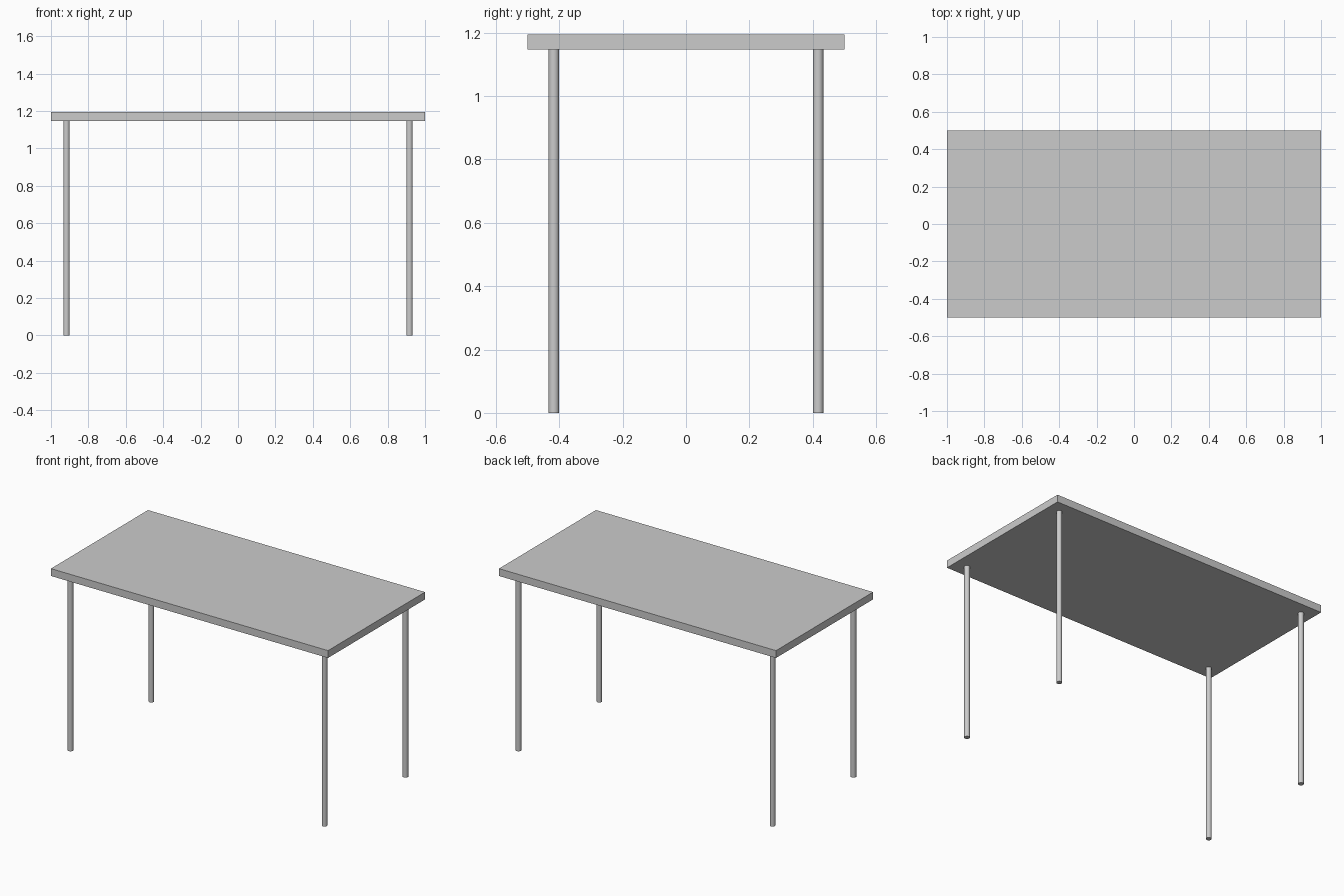
import bpy

if "Cube" in bpy.data.objects:
    bpy.data.objects.remove(bpy.data.objects["Cube"])

LENGTH, WIDTH, THICK = 2.0, 1.0, 0.048
HEIGHT = 1.194
LEG_X, LEG_Y, LEG_R = 0.917, 0.417, 0.0167
leg_height = HEIGHT - THICK

# Table top slab
bpy.ops.mesh.primitive_cube_add(size=1, location=(0, 0, HEIGHT - THICK / 2))
top = bpy.context.object
top.name = "table_top"
top.scale = (LENGTH, WIDTH, THICK)
bpy.ops.object.transform_apply(location=False, rotation=False, scale=True)


# Round leg standing on the floor, reaching the underside of the top
def add_leg(name, x, y):
    bpy.ops.mesh.primitive_cylinder_add(vertices=32, radius=LEG_R, depth=leg_height,
                                        location=(x, y, leg_height / 2))
    bpy.context.object.name = name
    bpy.ops.object.shade_smooth_by_angle()


# One leg at each corner
for y_name, sy in (("front", -1), ("back", 1)):
    for x_name, sx in (("left", -1), ("right", 1)):
        add_leg(f"{y_name}_{x_name}_leg", sx * LEG_X, sy * LEG_Y)
